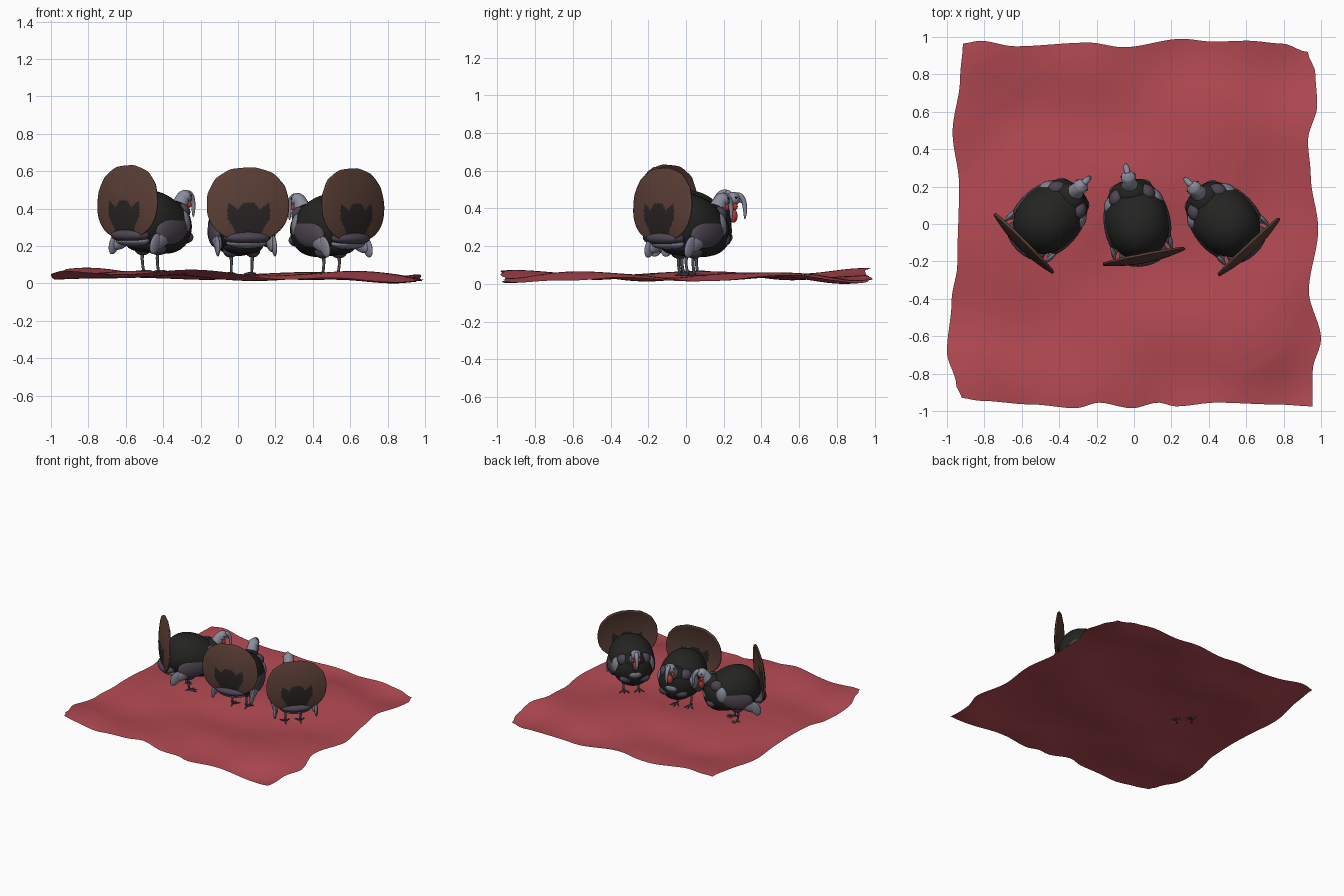
import bpy, bmesh, math
from mathutils import Matrix, Vector

if "Cube" in bpy.data.objects:
    bpy.data.objects.remove(bpy.data.objects["Cube"])

def mat(name, r, g, b):
    m = bpy.data.materials.new(name)
    m.diffuse_color = (r, g, b, 1)
    m.use_nodes = True
    m.node_tree.nodes["Principled BSDF"].inputs["Base Color"].default_value = m.diffuse_color
    return m

RED_CLOTH = mat("cloth red", .45, .067, .085)
BLACK = mat("feather black", .017, .018, .016)
PURPLE = mat("feather purple grey", .075, .058, .08)
GREY = mat("feather light grey", .22, .22, .28)
BROWN = mat("tail brown", .105, .05, .037)
DARK = mat("tail dark", .022, .018, .017)
SKIN = mat("skin blue grey", .26, .27, .34)
RED = mat("wattle red", .5, .04, .04)
LEG = mat("leg slate", .075, .08, .1)

def finish(bm, name, mats, M=Matrix()):
    bmesh.ops.recalc_face_normals(bm, faces=bm.faces)
    me = bpy.data.meshes.new(name)
    bm.to_mesh(me)
    bm.free()
    for m in mats:
        me.materials.append(m)
    me.shade_smooth()
    ob = bpy.data.objects.new(name, me)
    ob.matrix_world = M
    bpy.context.collection.objects.link(ob)
    return ob

def blob(name, m, M, c, r, rot=(0, 0, 0), seg=20):
    bm = bmesh.new()
    T = Matrix.Translation(c)
    for i, ax in enumerate("XYZ"):
        T = T @ Matrix.Rotation(math.radians(rot[i]), 4, ax)
    bmesh.ops.create_uvsphere(bm, u_segments=seg, v_segments=seg // 2 + 2, radius=1,
                              matrix=T @ Matrix.Diagonal((*r, 1)))
    return finish(bm, name, [m], M)

def skin(bm, rings, caps=(True, True)):
    n = len(rings[0])
    for A, B in zip(rings, rings[1:]):
        for k in range(n):
            bm.faces.new((A[k], A[(k + 1) % n], B[(k + 1) % n], B[k]))
    for cap, ring in zip(caps, (rings[0], rings[-1])):
        if cap:
            bm.faces.new(ring)

def tube(name, m, M, pts, seg=10):
    """Closed tube through points (x, y, z, radius)."""
    bm = bmesh.new()
    P = [Vector(p[:3]) for p in pts]
    rings = []
    for i, p in enumerate(P):
        d = (P[min(i + 1, len(P) - 1)] - P[max(i - 1, 0)]).normalized()
        a = d.cross(Vector((1, 0, 0)) if abs(d.x) < .9 else Vector((0, 0, 1))).normalized()
        b = d.cross(a)
        rings.append([bm.verts.new(p + pts[i][3] * (a * math.cos(t) + b * math.sin(t)))
                      for t in (2 * math.pi * k / seg for k in range(seg))])
    skin(bm, rings)
    ob = finish(bm, name, [m], M)
    ob.modifiers.new("smooth", "SUBSURF").levels = 1

# ---- cloth: wavy sheet between four wavy edges
def curve(pts, t):
    if t <= pts[0][0]:
        return pts[0][1]
    for (a, u), (b, v) in zip(pts, pts[1:]):
        if t <= b:
            s = (t - a) / (b - a)
            return u + (v - u) * s * s * (3 - 2 * s)
    return pts[-1][1]

LEFT = [(-1, -.92), (-.93, -.95), (-.74, -1), (-.45, -.975), (-.25, -.945), (.2, -.935), (.5, -.97), (.8, -.93), (1, -.915)]
RIGHT = [(-1, .955), (-.8, .955), (-.62, 1), (-.35, .935), (0, .985), (.3, .945), (.5, .93), (.7, .98), (.88, .97), (1, .93)]
BOT = [(-1, -.93), (-.9, -.945), (-.6, -.965), (-.35, -.985), (-.22, -.955), (-.03, -.985), (.12, -.955), (.22, -.975), (.45, -.955), (.8, -.965), (1, -.975)]
TOP = [(-1, .965), (-.9, .98), (-.7, .95), (-.27, .97), (-.07, .945), (.27, .99), (.45, .975), (.65, .98), (.85, .965), (1, .92)]

def wave(x, y):
    return (.045 - .006 * x + .01 * math.sin(6.5 * y - 2.2 * x) - .008 * math.cos(6.5 * x + 2 * y)
            + .007 * math.sin(9 * x - 4 * y) * (x * x + y * y) + .006 * math.sin(11 * y + 3 * x) * abs(y))

bm = bmesh.new()
N = 64
G = []
for j in range(N + 1):
    v = 2 * j / N - 1
    row = []
    for i in range(N + 1):
        u = 2 * i / N - 1
        s, t = (u + 1) / 2, (v + 1) / 2
        x = curve(LEFT, v) * (1 - s) + curve(RIGHT, v) * s
        y = curve(BOT, u) * (1 - t) + curve(TOP, u) * t
        row.append(bm.verts.new((x, y, wave(x, y))))
    G.append(row)
zmin = min(v.co.z for v in bm.verts)
for v in bm.verts:      # lowest fold touches the ground
    v.co.z -= zmin * max(0, 1 - (v.co.z - zmin) / .03)
for j in range(N):
    for i in range(N):
        bm.faces.new((G[j][i], G[j][i + 1], G[j + 1][i + 1], G[j + 1][i]))
finish(bm, "cloth", [RED_CLOTH])

# ---- tail fan: scalloped cupped disc with a dark three-pointed patch
def spow(a, p):
    return math.copysign(abs(a) ** p, a)

def fan(n, M):
    bm = bmesh.new()
    S, R = 120, 26
    rings = []
    for k in range(1, R + 1):
        ring = []
        for a in range(S):
            t = 2 * math.pi * a / S
            up = max(0, math.sin(t) + .5)
            rad = k / R * (1 - .016 * abs(math.sin(6.5 * t)) * min(1, up) * (k / R) ** 4)
            x = .224 * rad * spow(math.cos(t), .86)
            z = (.203 if math.sin(t) > 0 else .19) * rad * spow(math.sin(t), .9)
            y = -.212 + .03 * rad ** 2 + .06 * z
            ring.append(bm.verts.new((x, y, .417 + z)))
        rings.append(ring)
    skin(bm, rings, (True, False))
    for f in bm.faces:
        c = f.calc_center_median()
        ax = abs(c.x)
        lim = .43 if ax < .03 else .43 - (ax - .03) * 1.2 if ax < .06 else .394 + (ax - .06) * .8
        if ax < .115 - max(0, .35 - c.z) * .6 and c.z < lim:
            f.material_index = 1
    ob = finish(bm, n + "tail fan", [BROWN, DARK], M)
    s = ob.modifiers.new("thick", "SOLIDIFY")
    s.thickness, s.offset = .012, 0

# ---- body: lofted oval sections (y, centre z, half width, half height)
BODY = [(-.19, .305, .05, .05), (-.165, .308, .105, .105), (-.11, .318, .15, .155), (-.03, .322, .172, .172),
        (.06, .31, .172, .165), (.13, .288, .15, .145), (.19, .285, .118, .12), (.238, .305, .06, .075)]

def body(n, M):
    bm = bmesh.new()
    rings = [[bm.verts.new((w * math.cos(t), y, z + h * math.sin(t)))
              for t in (2 * math.pi * k / 24 for k in range(24))] for y, z, w, h in BODY]
    skin(bm, rings)
    ob = finish(bm, n + "body", [BLACK], M)
    ob.modifiers.new("smooth", "SUBSURF").levels = 2

def bird(n, x, y, z, deg):
    M = Matrix.Translation((x, y, z)) @ Matrix.Rotation(math.radians(deg), 4, 'Z')
    body(n, M)
    fan(n, M)
    blob(n + "rump", PURPLE, M, (0, -.165, .245), (.13, .07, .038))
    blob(n + "under rump", GREY, M, (0, -.145, .215), (.11, .065, .028))
    blob(n + "belly", BLACK, M, (0, -.05, .2), (.11, .1, .045))
    blob(n + "collar", GREY, M, (0, .17, .28), (.085, .072, .05))
    blob(n + "neck base", BLACK, M, (0, .16, .37), (.085, .075, .06))
    # neck arching over, head and hanging snood
    tube(n + "neck", SKIN, M, [(0, .175, .36, .055), (0, .21, .40, .047), (0, .225, .435, .042), (0, .245, .462, .034),
                               (0, .268, .472, .022), (0, .277, .465, .012)])
    blob(n + "head", SKIN, M, (0, .245, .45), (.04, .04, .037))
    tube(n + "snood", SKIN, M, [(0, .26, .475, .018), (0, .293, .467, .018), (0, .309, .435, .015),
                                (0, .314, .395, .012), (0, .313, .36, .008), (0, .312, .342, .003)])
    tube(n + "beak", SKIN, M, [(0, .27, .45, .015), (0, .292, .44, .011), (0, .306, .425, .003)])
    blob(n + "wattle", RED, M, (0, .25, .36), (.022, .022, .036))
    for s, side in ((-1, "left "), (1, "right ")):
        p = n + side
        blob(p + "eye", BLACK, M, (s * .037, .258, .458), (.004, .006, .006), seg=10)
        blob(p + "cheek wattle", RED, M, (s * .026, .255, .41), (.012, .014, .018), seg=12)
        # layered wing: coverts, shoulder, drooping flight feathers
        blob(p + "wing coverts", PURPLE, M, (s * .14, .01, .275), (.038, .125, .08), (12, 0, s * 3))
        blob(p + "shoulder", GREY, M, (s * .113, .115, .31), (.044, .055, .07), (0, 0, s * 30))
        blob(p + "shoulder patch", PURPLE, M, (s * .083, .15, .37), (.04, .048, .045), (0, 0, s * 30))
        blob(p + "breast patch", PURPLE, M, (s * .06, .185, .235), (.055, .04, .035))
        blob(p + "flight feathers", GREY, M, (s * .145, -.06, .235), (.024, .1, .045), (35, 0, 0))
        blob(p + "wing tip", GREY, M, (s * .155, -.13, .2), (.013, .035, .06), (-25, 0, 0))
        # leg and toes
        blob(p + "thigh", PURPLE, M, (s * .06, -.01, .18), (.042, .05, .042))
        tube(p + "leg", LEG, M, [(s * .058, -.01, .17, .013), (s * .057, -.02, .12, .0085),
                                 (s * .056, -.012, .075, .008), (s * .056, -.005, .05, .009)], seg=8)
        for k, a in enumerate((-38, 0, 38, 180)):
            L = .04 if a == 180 else .062
            dx, dy = L * math.sin(math.radians(a)), L * math.cos(math.radians(a))
            tube(p + "toe %d" % (k + 1), LEG, M,
                 [(s * .056, -.005, .054, .009), (s * .056 + dx * .6, -.005 + dy * .6, .054, .007),
                  (s * .056 + dx, -.005 + dy, .046, .003)], seg=6)

bird("left bird ", -.46, .026, .012, -45)
bird("middle bird ", .017, .006, 0, 11)
bird("right bird ", .489, .011, -.005, 43)
